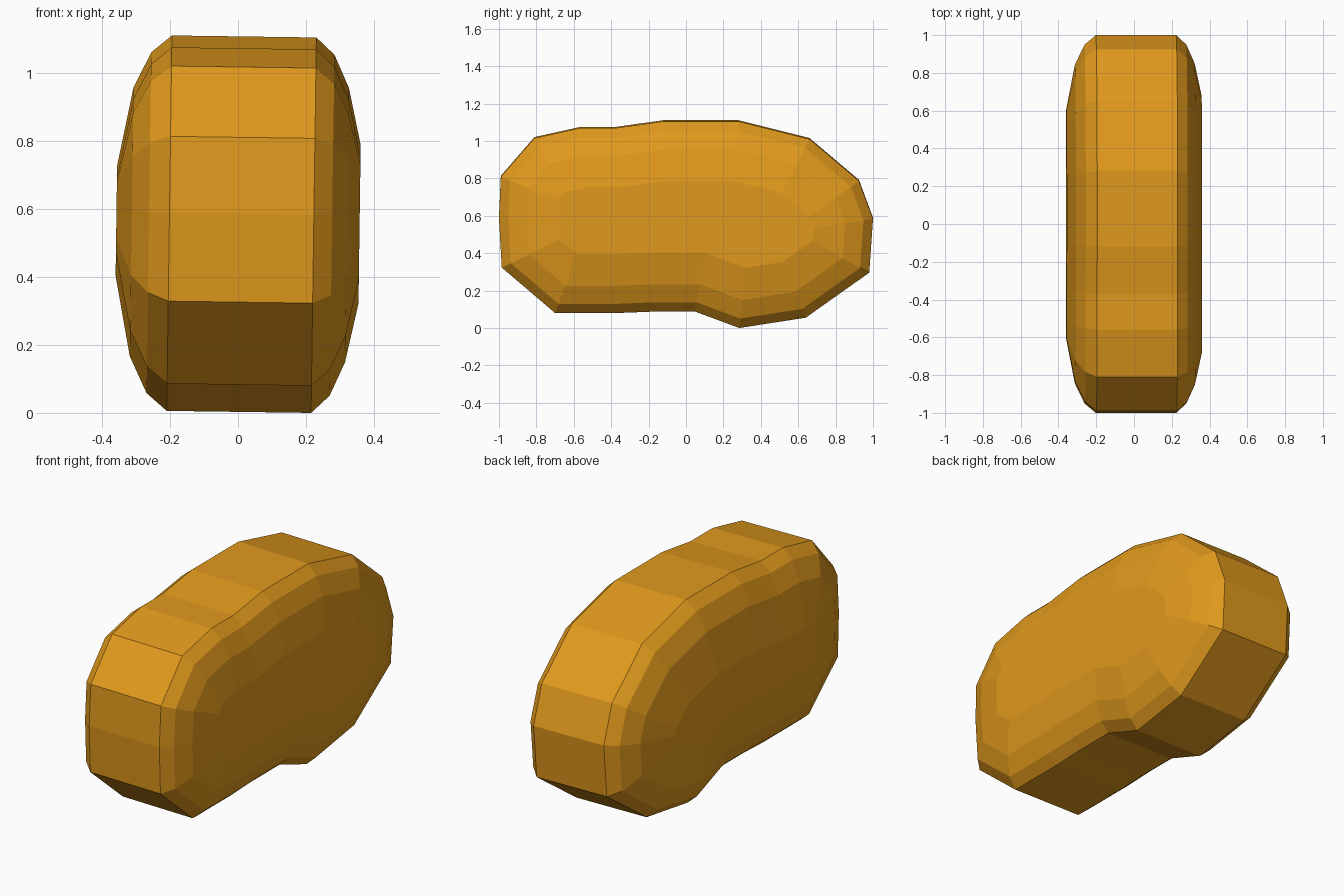
import bpy, bmesh
from mathutils import Vector

if "Cube" in bpy.data.objects:
    bpy.data.objects.remove(bpy.data.objects["Cube"])

# Side outline (y, z), clockwise seen from the right
OUTLINE = [Vector(p) for p in [
    (-0.99, 0.815), (-0.81, 1.022), (-0.56, 1.077), (-0.37, 1.077),
    (-0.12, 1.112), (0.28, 1.112), (0.66, 1.017), (0.925, 0.793),
    (1.0, 0.59), (0.98, 0.303), (0.64, 0.062), (0.285, 0.007),
    (0.05, 0.094), (-0.19, 0.094), (-0.37, 0.087), (-0.70, 0.087),
    (-0.985, 0.33), (-1.0, 0.59)]]

# Cross-section of the rounded rim: (x, inset of the outline)
RINGS = [(-0.358, 0.385), (-0.313, 0.155), (-0.262, 0.05), (-0.202, 0.0),
         (0.223, 0.0), (0.277, 0.05), (0.321, 0.147), (0.358, 0.315)]
TILT = 0.014


def inset(points, d):
    """Mitred inward offset of a clockwise closed outline."""
    out = []
    for i, p in enumerate(points):
        a = (p - points[i - 1]).normalized()
        b = (points[(i + 1) % len(points)] - p).normalized()
        na, nb = Vector((a.y, -a.x)), Vector((b.y, -b.x))
        out.append(p + (na + nb) * (d / (1 + na.dot(nb))))
    return out


# Body: lofted inset outlines with flat caps and a very slight lean
bm = bmesh.new()
loops = []
for x, d in RINGS:
    loops.append([bm.verts.new((x + TILT * (p.y - 0.57), p.x, p.y - TILT * x))
                  for p in inset(OUTLINE, d)])
n = len(OUTLINE)
for lo, hi in zip(loops, loops[1:]):
    for i in range(n):
        j = (i + 1) % n
        bm.faces.new((lo[i], lo[j], hi[j], hi[i]))
bm.faces.new(loops[0])
bm.faces.new(loops[-1])
bmesh.ops.recalc_face_normals(bm, faces=bm.faces[:])

# Rest on the ground
low = min(v.co.z for v in bm.verts)
bmesh.ops.translate(bm, verts=bm.verts[:], vec=(0, 0, -low))

mesh = bpy.data.meshes.new("bean_body")
bm.to_mesh(mesh)
bm.free()
body = bpy.data.objects.new("bean_body", mesh)
bpy.context.collection.objects.link(body)

# Golden orange colour
mat = bpy.data.materials.new("golden_orange")
mat.diffuse_color = (0.75, 0.32, 0.012, 1)
mat.use_nodes = True
mat.node_tree.nodes["Principled BSDF"].inputs["Base Color"].default_value = mat.diffuse_color
mesh.materials.append(mat)
